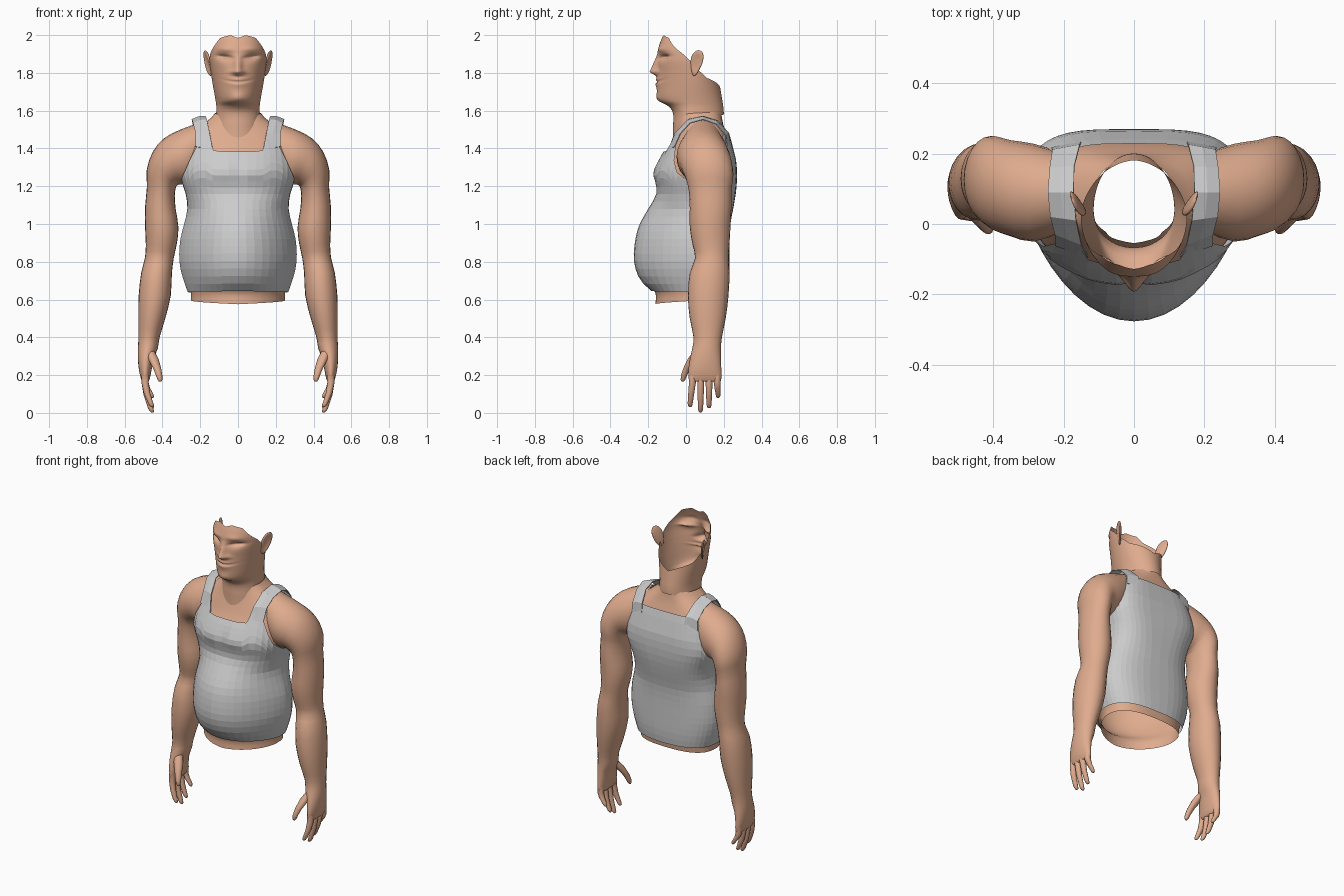
import bpy, bmesh
from math import sin, cos, pi, exp
from mathutils import Vector

skin = bpy.data.materials.new("skin")
skin.diffuse_color = (0.74, 0.41, 0.27, 1)


def keyed(keys, v):
    """Smooth interpolation of rows (v, a, b, ...) at v."""
    v = min(max(v, keys[0][0]), keys[-1][0])
    i = max(k for k in range(len(keys) - 1) if keys[k][0] <= v)
    p, q = keys[i], keys[i + 1]
    o, r = keys[max(i - 1, 0)], keys[min(i + 2, len(keys) - 1)]
    h = q[0] - p[0]
    t = (v - p[0]) / h
    out = []
    for c in range(1, len(p)):
        m0 = (q[c] - o[c]) / (q[0] - o[0]) * h
        m1 = (r[c] - p[c]) / (r[0] - p[0]) * h
        out.append((2*t**3 - 3*t*t + 1) * p[c] + (t**3 - 2*t*t + t) * m0
                   + (3*t*t - 2*t**3) * q[c] + (t**3 - t*t) * m1)
    return out


def linear(keys, v):
    v = max(v, keys[0][0])
    for (a, x), (b, y) in zip(keys, keys[1:]):
        if v <= b:
            return x + (y - x) * (v - a) / (b - a)
    return keys[-1][1]


def g(v, s):
    return exp(-(v / s) ** 2)


def finish(bm, name, colour=True, smooth=True, mirror=False):
    me = bpy.data.meshes.new(name)
    bm.to_mesh(me)
    bm.free()
    ob = bpy.data.objects.new(name, me)
    bpy.context.collection.objects.link(ob)
    if colour:
        me.materials.append(skin)
    for f in me.polygons:
        f.use_smooth = smooth
    if mirror:
        ob.modifiers.new("mirror", 'MIRROR')
    return ob


def bridge(bm, rings, closed=True):
    vs = [[bm.verts.new(p) for p in r] for r in rings]
    n = len(vs[0])
    for a, b in zip(vs, vs[1:]):
        for i in range(n if closed else n - 1):
            j = (i + 1) % n
            bm.faces.new((a[i], a[j], b[j], b[i]))
    return vs


def shell(rings, cy, cols, rows, low, top, back, inset=0.0, tweak=None, level=None):
    """Upright shell; each column runs from low(angle) to top(angle), 0 = front, 180 = back.
    Rows stay horizontal up to the optional level; back gives the rear squareness by height."""
    bm = bmesh.new()
    grid = []
    for r in range(rows + 1):
        ring = []
        for c in range(cols):
            a = 2 * pi * c / cols
            deg = min(a, 2 * pi - a) * 180 / pi
            z0, z1 = linear(low, deg), linear(top, deg)
            u = r / rows
            z = z0 + (z1 - z0) * u
            if level:
                z = linear([(0, z0), (.65, level), (1, z1)], u)
            hw, yf, yb, n = keyed(rings, z)
            if deg > 90:
                n = linear(back, z)
            px, py = (2 / n, 2 / n) if n >= 2 else (1, 4 / n - 1)
            s, k = sin(a), cos(a)
            x = (hw - inset) * abs(s) ** px * (1 if s >= 0 else -1)
            depth = (cy - yf if k > 0 else yb - cy) - inset
            y = cy - depth * abs(k) ** py * (1 if k >= 0 else -1)
            if tweak and k > 0:
                y += tweak(x, z)
            ring.append((x, y, z))
        grid.append(ring)
    bridge(bm, grid)
    return bm


# Torso cross-sections: z, half width, front y, back y, front roundness
TORSO = [(0.57, .265, -.178, .215, 1.8), (0.64, .266, -.18, .225, 1.75),
         (0.70, .288, -.24, .23, 1.65), (0.80, .31, -.275, .23, 1.6),
         (0.92, .305, -.268, .23, 1.6), (1.00, .285, -.245, .235, 1.65),
         (1.08, .268, -.20, .25, 1.8), (1.15, .275, -.16, .262, 2.15),
         (1.20, .29, -.158, .268, 2.25), (1.27, .31, -.177, .27, 2.1),
         (1.34, .30, -.145, .265, 2.2), (1.40, .285, -.11, .25, 2.2),
         (1.46, .26, -.085, .235, 2.2), (1.52, .21, -.065, .215, 2.1),
         (1.57, .15, -.06, .205, 2.0), (1.62, .12, -.06, .2, 2.0)]
BACK = [(1.0, 2.6), (1.25, 3.6), (1.48, 3.6), (1.6, 2.2)]


def chest(x, z):
    """Cleft between the pectorals."""
    return .012 * g(x, .03) * g(z - 1.28, .05)


bm = shell(TORSO, .05, 64, 44, [(0, .575), (90, .595), (180, .595)],
           [(0, 1.5), (40, 1.58), (180, 1.6)], BACK, inset=.016, tweak=chest)
finish(bm, "torso")

# Tank top: faceted shell with neckline and armholes
top = [(0, 1.385), (24, 1.385), (31, 1.45), (46, 1.45), (54, 1.36), (66, 1.27),
       (90, 1.21), (108, 1.25), (122, 1.38), (132, 1.48), (180, 1.48)]
bm = shell(TORSO, .05, 44, 20, [(0, .645), (90, .64), (180, .63)], top, BACK, tweak=chest, level=1.16)
finish(bm, "tank_top", colour=False, smooth=False)

# Shoulder straps: inner and outer edges
STRAP = [((.132, -.095, 1.385), (.225, -.062, 1.41)), ((.15, -.06, 1.48), (.225, -.03, 1.48)),
         ((.165, .01, 1.555), (.238, .02, 1.535)), ((.172, .09, 1.573), (.245, .09, 1.555)),
         ((.17, .165, 1.55), (.24, .16, 1.53)), ((.155, .226, 1.485), (.232, .212, 1.47)),
         ((.15, .236, 1.43), (.235, .218, 1.41))]
bm = bmesh.new()
bridge(bm, [(a, tuple((Vector(a) + Vector(b)) / 2 + Vector((0, 0, .006))), b) for a, b in STRAP], False)
strap = finish(bm, "strap", colour=False, smooth=False, mirror=True)
strap.modifiers.new("cloth", 'SOLIDIFY').thickness = .005

# Head and neck, open at the crown
HEAD = [(1.44, .13, -.07, .19, 2.0), (1.52, .12, -.068, .2, 2.0), (1.59, .115, -.07, .2, 2.0),
        (1.625, .115, -.095, .197, 1.9), (1.65, .118, -.14, .193, 1.8), (1.68, .123, -.152, .188, 1.85),
        (1.74, .134, -.152, .178, 1.9), (1.80, .143, -.150, .17, 2.0), (1.88, .152, -.147, .16, 2.2),
        (1.94, .146, -.143, .15, 2.3), (2.01, .125, -.118, .14, 2.3)]


def face(x, z):
    """Nose, lips, eye slits, brow and chin."""
    nose = linear([(1.78, 0), (1.805, 1), (1.83, .75), (1.90, .12), (1.93, 0)], z)
    d = -.043 * nose * g(x, .02 + .012 * g(z - 1.80, .02))
    d -= .011 * g(x, .05) * g(z - 1.75, .028)
    d += .014 * g(x, .055) * g(z - 1.752 - 2 * x * x, .006)
    slit = 1.885 + .12 * (abs(x) - .075)
    d += .014 * g(abs(x) - .075, .04) * g(z - slit, .022)
    d += .018 * g(abs(x) - .075, .036) * g(z - slit, .008)
    d -= .006 * g(abs(x) - .06, .05) * g(z - 1.925, .015)
    d -= .006 * g(x, .035) * g(z - 1.67, .02)
    return d


bm = shell(HEAD, .04, 112, 90, [(0, 1.445), (60, 1.5), (100, 1.57), (180, 1.58)],
           [(0, 1.985), (15, 2.0), (42, 1.985), (55, 1.95), (75, 1.90), (95, 1.83),
            (120, 1.775), (150, 1.75), (180, 1.72)], [(0, 2), (2, 2)], tweak=face)
finish(bm, "head")

# Ears: a cupped leaf, hollowed on the outer side, narrow at the lobe
bm = bmesh.new()
bmesh.ops.create_uvsphere(bm, u_segments=20, v_segments=14, radius=1)
for v in bm.verts:
    x, y, z = v.co
    if x > 0:
        x -= .9 * g(y * y + z * z, .5)
    w = .5 + .5 * (z + 1) / 2
    v.co = (.160 + .013 * x + .014 * z + .014 * y, .055 + .042 * y * w + .012 * z, 1.852 + .068 * z)
finish(bm, "ear", mirror=True)

# Arms: outer x, z, inner x, z, front y, back y
ARM = [(.17, 1.548, .22, 1.23, -.02, .20), (.30, 1.502, .27, 1.21, -.05, .228),
       (.39, 1.455, .31, 1.21, -.035, .238), (.45, 1.385, .325, 1.20, -.02, .248),
       (.483, 1.29, .33, 1.19, 0, .25), (.482, 1.20, .335, 1.15, .015, .24),
       (.492, 1.09, .33, 1.08, .02, .24), (.492, .98, .315, .98, .02, .235),
       (.488, .89, .325, .89, .035, .23), (.493, .82, .34, .82, .048, .225),
       (.513, .74, .35, .74, .02, .23), (.526, .62, .356, .62, .01, .225),
       (.528, .50, .385, .50, .02, .21), (.527, .40, .415, .40, .04, .19),
       (.53, .34, .425, .34, .033, .185), (.53, .29, .445, .29, .022, .185),
       (.525, .23, .457, .23, .013, .187), (.515, .185, .466, .185, .013, .188),
       (.506, .165, .474, .165, .02, .182)]
arm_keys = [(i, *r) for i, r in enumerate(ARM)]
bm = bmesh.new()
rings = []
for s in range(2 * len(ARM) - 1):
    xo, zo, xi, zi, yf, yb = keyed(arm_keys, s / 2)
    ring = []
    for k in range(24):
        t = 2 * pi * k / 24
        u = (1 + cos(t)) / 2
        ring.append((xi + (xo - xi) * u, (yf + yb) / 2 + (yb - yf) / 2 * sin(t), zi + (zo - zi) * u))
    rings.append(ring)
vs = bridge(bm, rings[::-1])
bm.faces.new(vs[0][::-1])


def digit(path, radii):
    """Tapered finger along a path, closed at the tip."""
    rows = []
    for (x, y, z), r in zip(path, radii):
        rows.append([(x + r * cos(pi * k / 5), y + r * sin(pi * k / 5), z) for k in range(10)])
    v = bridge(bm, rows[::-1])
    bm.faces.new(v[0][::-1])


# Four fingers (base y, tip y, tip z) and thumb
for yb, yt, zt in ((.034, .022, .03), (.078, .077, .002), (.122, .122, .025), (.165, .17, .08)):
    zm = (.18 + zt) / 2
    digit([(.490, yb, .20), (.492, yb, .16), (.482, (yb + yt) / 2, zm), (.462, yt, zt + .02),
           (.455, yt, zt + .006), (.453, yt, zt)], (.02, .019, .017, .014, .011, .005))
digit([(.475, .075, .34), (.448, .035, .285), (.428, .005, .235), (.418, -.010, .20),
       (.413, -.016, .175), (.412, -.017, .165)], (.026, .028, .021, .017, .013, .006))
finish(bm, "arm", mirror=True)
